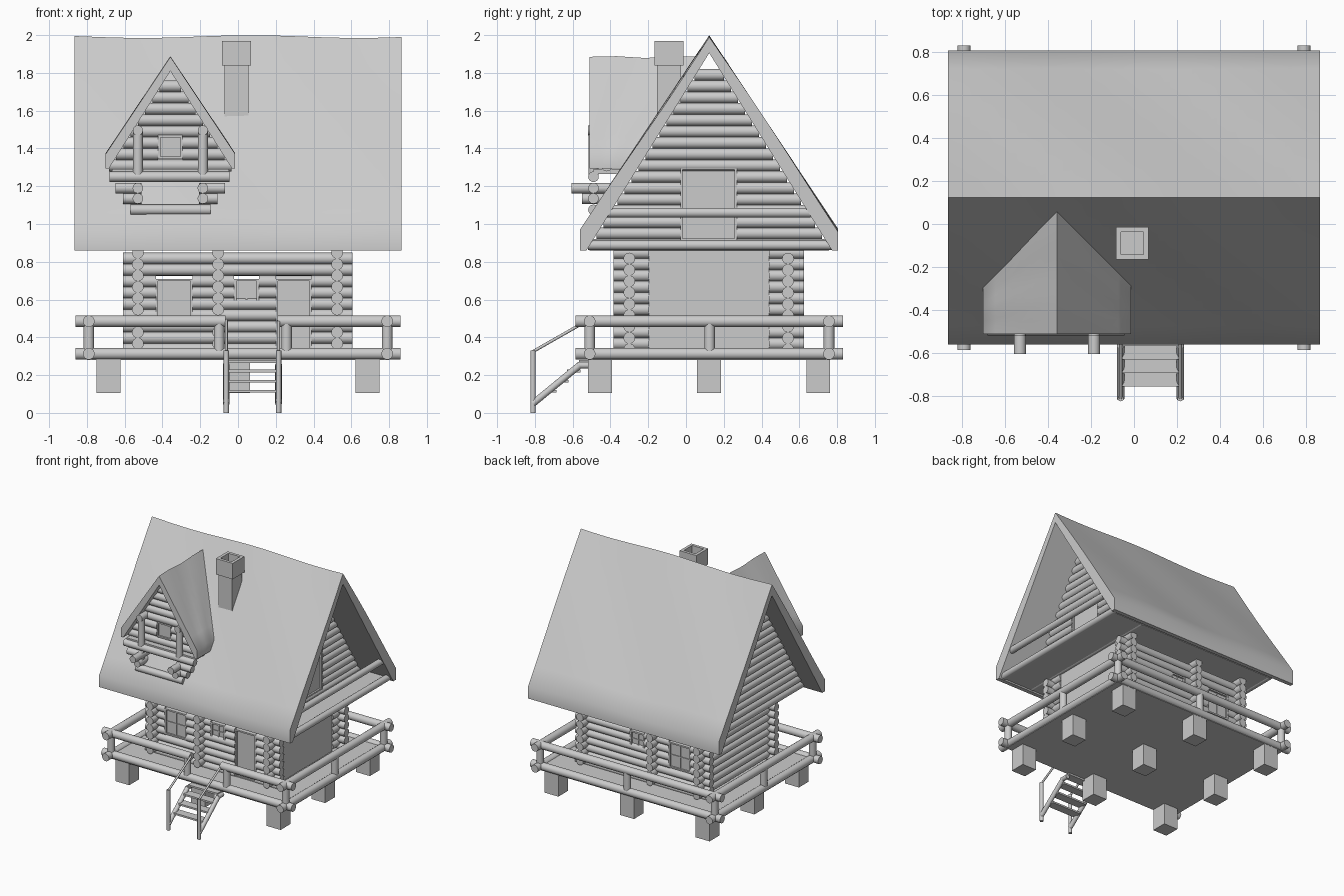
import bpy, bmesh
from math import sin, pi
from mathutils import Vector, Matrix

if "Cube" in bpy.data.objects:
    bpy.data.objects.remove(bpy.data.objects["Cube"])

R = 0.031      # wall log radius
STEP = 0.06    # log spacing


def finish(name, bm, angle=40):
    bmesh.ops.recalc_face_normals(bm, faces=bm.faces)
    me = bpy.data.meshes.new(name)
    bm.to_mesh(me)
    bm.free()
    ob = bpy.data.objects.new(name, me)
    bpy.context.collection.objects.link(ob)
    bpy.ops.object.select_all(action='DESELECT')
    ob.select_set(True)
    bpy.context.view_layer.objects.active = ob
    bpy.ops.object.shade_smooth_by_angle(angle=angle * pi / 180)
    return ob


def log(bm, a, b, r=R, n=16):
    a, b = Vector(a), Vector(b)
    d = b - a
    m = Matrix.Translation((a + b) / 2) @ d.to_track_quat('Z', 'Y').to_matrix().to_4x4()
    bmesh.ops.create_cone(bm, cap_ends=True, segments=n, radius1=r, radius2=r,
                          depth=d.length, matrix=m)


def box(bm, x, y, z):
    c = Vector(((x[0] + x[1]) / 2, (y[0] + y[1]) / 2, (z[0] + z[1]) / 2))
    m = Matrix.Translation(c) @ Matrix.Diagonal((x[1] - x[0], y[1] - y[0], z[1] - z[0], 1))
    bmesh.ops.create_cube(bm, size=1, matrix=m)


def log_row(bm, axis, a, b, fixed, z, openings=()):
    """Horizontal log along x or y, interrupted by openings (u0, u1, z0, z1)."""
    spans, start = [], a
    for u0, u1, z0, z1 in sorted(openings):
        if z0 < z < z1:
            spans.append((start, u0))
            start = u1
    spans.append((start, b))
    for s, e in spans:
        if e - s > 0.01:
            p = [(u, fixed, z) if axis == 'x' else (fixed, u, z) for u in (s, e)]
            log(bm, *p)


def loft(name, sections):
    """Skin closed sections and cap both ends."""
    bm = bmesh.new()
    rings = [[bm.verts.new(p) for p in s] for s in sections]
    n = len(rings[0])
    for r0, r1 in zip(rings, rings[1:]):
        for i in range(n):
            j = (i + 1) % n
            bm.faces.new((r0[i], r0[j], r1[j], r1[i]))
    h = n // 2     # mirrored profile: cap with quads between outer and inner runs
    for r in (rings[0], rings[-1]):
        for i in range(h - 1):
            bm.faces.new((r[i], r[i + 1], r[n - 2 - i], r[n - 1 - i]))
    return finish(name, bm)


def gable_profile(half, z_low, z_eave, z_top, inner_half, z_in, k=8):
    """Outer run left to right, then inner run back; (u, z, is_outer)."""
    left = [(-half, z_low, 0)] + [(-half * (1 - i / k), z_eave + (z_top - z_eave) * i / k, 1)
                                  for i in range(k + 1)]
    outer = left + [(-u, z, f) for u, z, f in left[-2::-1]]
    m = len(left) - 1
    li = [(-inner_half * (1 - i / m), z_low + (z_in - z_low) * i / m, 0) for i in range(m + 1)]
    inner = li + [(-u, z, f) for u, z, f in li[-2::-1]]
    return outer + inner[::-1]


# main roof, gently uneven
YC = 0.123
prof = gable_profile(0.683, 0.86, 0.965, 1.992, 0.65, 1.905)
secs = []
for i in range(25):
    x = -0.865 + 1.73 * i / 24
    secs.append([(x, YC + u, z + f * 0.008 * sin(5.5 * x + 7 * u + 1.2) * (1 if z < 1.9 else 0.9))
                 for u, z, f in prof])
loft("main_roof", secs)

# dormer roof, its back cut along the main slope
DX = -0.358
prof = gable_profile(0.343, 1.295, 1.37, 1.885, 0.325, 1.81, 6)
secs = []
for i in range(9):
    t = i / 8
    s = []
    for u, z, f in prof:
        back = -0.545 + (z - 0.97) * 0.665
        s.append((DX + u, -0.51 + t * (back + 0.51),
                  z + f * 0.006 * sin(9 * t + 8 * u) * sin(pi * t)))
    secs.append(s)
loft("dormer_roof", secs)

# lower storey log walls
front_open = [(-.435, -.24, .5, .71), (-.02, .11, .58, .71), (.2, .39, .3, .71)]
back_open = front_open[:2]
bm = bmesh.new()
for i in range(9):
    z = 0.337 + STEP * i
    log_row(bm, 'x', -.61, .605, -.30, z, front_open)
    log_row(bm, 'x', -.61, .605, .54, z, back_open)
    for x in (-.53, -.105):
        log_row(bm, 'y', -.385, .625, x, z + .03)
    log_row(bm, 'y', -.385, .625, .525, z + .03, [(-.195, .44, 0, 2)])
finish("house_log_walls", bm)

# flat side wall panel
bm = bmesh.new()
box(bm, (.50, .545), (-.195, .44), (.33, .88))
finish("side_wall_panel", bm)


# windows and doors: pane, jambs, glazing bars
def opening(bm, axis, fixed, o, bars=True):
    u0, u1, z0, z1 = o

    def part(u, z, t):
        d = (fixed - t, fixed + t)
        box(bm, *((u, d, z) if axis == 'x' else (d, u, z)))
    part((u0, u1), (z0, z1), .012)
    for e in (u0, u1 - .012):
        part((e, e + .012), (z0, z1), .026)
    for e in (z0, z1 - .012):
        part((u0, u1), (e, e + .012), .026)
    if bars:
        c, m = (u0 + u1) / 2, (z0 + z1) / 2
        part((c - .004, c + .004), (z0, z1), .018)
        part((u0, u1), (m - .004, m + .004), .018)


gable_door = (-.03, .27, .91, 1.30)
dormer_win = (DX - .065, DX + .065, 1.345, 1.47)
bm = bmesh.new()
for o in back_open:
    opening(bm, 'x', -.30, o)
    opening(bm, 'x', .54, o)
opening(bm, 'x', -.42, dormer_win, False)
finish("windows", bm)
bm = bmesh.new()
opening(bm, 'x', -.30, (.2, .39, .32, .71), False)
opening(bm, 'y', .55, gable_door, False)
finish("doors", bm)

# main gables
bm = bmesh.new()
for i in range(16):
    z = 0.89 + STEP * i
    h = (1.915 - z) / 1.615
    log_row(bm, 'y', YC - h, YC + h, .55, z, [gable_door])
    log_row(bm, 'y', YC - h, YC + h, -.68, z)
finish("gable_log_walls", bm)

# attic floor and gable balcony rail
bm = bmesh.new()
box(bm, (-.69, .83), (-.515, .76), (.865, .89))
finish("attic_floor", bm)
bm = bmesh.new()
log(bm, (.835, -.43, 1.06), (.835, .66, 1.06), .026)
log(bm, (.825, -.52, .888), (.825, .77, .888), .026)
finish("gable_balcony_rail", bm)

# dormer gable
bm = bmesh.new()
for i in range(8):
    z = 1.31 + STEP * i
    h = min((1.82 - z) / 1.57, .325)
    log_row(bm, 'x', DX - h, DX + h, -.42, z, [dormer_win])
finish("dormer_log_wall", bm)

# dormer balcony beams and posts
bm = bmesh.new()
Y = -.49
log(bm, (-.68, Y, 1.25), (-.045, Y, 1.25), .028)
log(bm, (-.57, Y, 1.075), (-.145, Y, 1.075), .028)
for s in (-1, 1):
    x = DX + s * .172
    log(bm, (x, Y, 1.26), (x, Y, 1.50), .027)
    log(bm, (x, -.52, 1.495), (x, -.40, 1.495), .027)
    log(bm, (x, -.605, 1.19), (x, -.38, 1.19), .028)
    log(bm, (x, -.55, 1.135), (x, -.42, 1.135), .028)
    log(bm, (x - s * .02, Y, 1.19), (DX + s * .29, Y, 1.19), .028)
    log(bm, (x - s * .02, Y, 1.135), (DX + s * .25, Y, 1.135), .028)
finish("dormer_balcony", bm)
bm = bmesh.new()
box(bm, (DX - .31, DX + .31), (-.49, -.35), (1.265, 1.29))
finish("dormer_floor", bm)

# chimney with hollow cap
CX, CY = -.008, -.09
bm = bmesh.new()
box(bm, (CX - .063, CX + .063), (CY - .063, CY + .063), (1.57, 1.85))
for s in (-1, 1):
    a, b = sorted((s * .052, s * .076))
    box(bm, (CX + a, CX + b), (CY - .076, CY + .076), (1.84, 1.97))
    box(bm, (CX - .052, CX + .052), (CY + a, CY + b), (1.84, 1.97))
finish("chimney", bm)

# porch deck and stone piers
bm = bmesh.new()
box(bm, (-.80, .80), (-.52, .765), (.28, .325))
finish("porch_deck", bm)
bm = bmesh.new()
for x in (-.685, 0, .685):
    for y in (-.455, .122, .70):
        box(bm, (x - .063, x + .063), (y - .063, y + .063), (.105, .285))
finish("foundation_piers", bm)

# porch railing, open at the stairs
bm = bmesh.new()
for z in (.313, .485):
    gap = [(-.065, .21, .4, .6)]
    for y, o in ((-.51, gap), (.757, [])):
        log_row(bm, 'x', -.86, .86, y, z, o)
    for x in (-.79, .79):
        log_row(bm, 'y', -.585, .83, x, z)
posts = [(x, y) for x in (-.79, .79) for y in (-.51, .125, .757)]
for x, y in posts + [(-.10, -.51), (.257, -.51), (0, .757)]:
    log(bm, (x, y, .31), (x, y, .485), .028)
finish("porch_railing", bm)

# stairs
bm = bmesh.new()
for i, z in enumerate((.115, .167, .222, .272)):
    y = -.755 + .063 * i
    box(bm, (-.055, .21), (y, y + .07), (z - .007, z + .007))
finish("stair_treads", bm)
bm = bmesh.new()
for x in (-.062, .215):
    log(bm, (x, -.81, 0), (x, -.81, .33), .014, 12)
    log(bm, (x, -.81, .325), (x, -.52, .49), .008, 12)
    log(bm, (x, -.81, .05), (x, -.56, .255), .018, 12)
    log(bm, (x, -.575, .252), (x, -.51, .252), .018, 12)
finish("stair_frame", bm)
